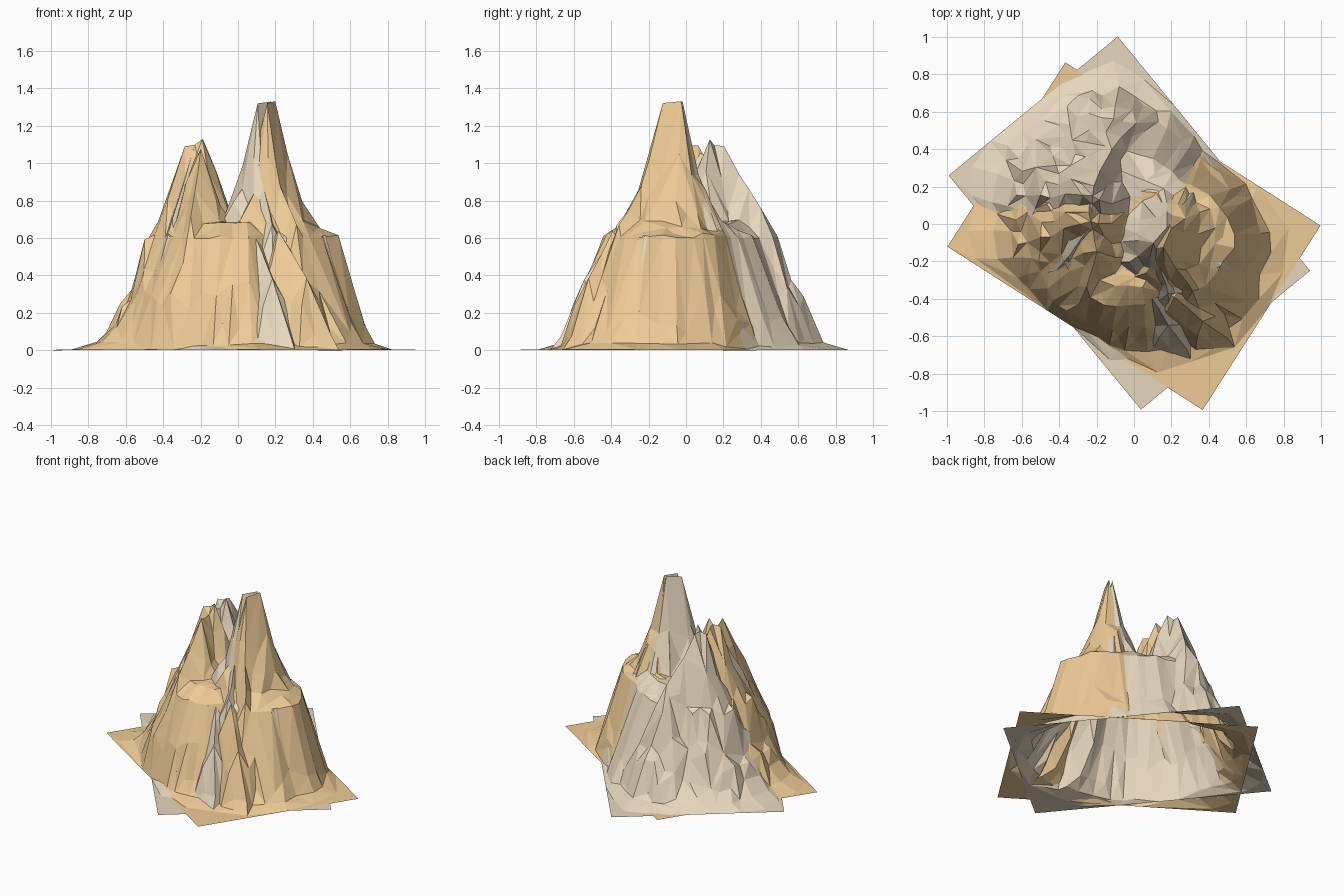
import bpy, math
from mathutils import Vector, noise

if "Cube" in bpy.data.objects:
    bpy.data.objects.remove(bpy.data.objects["Cube"])

# Flank outline every 30 degrees: radius at heights 0.03, 0.3 and 0.6
FLANK = [(.72, .62, .53), (.62, .54, .45), (.56, .46, .36), (.64, .49, .36),
         (.76, .52, .39), (.77, .54, .35), (.80, .55, .36), (.64, .54, .40),
         (.57, .50, .40), (.63, .51, .38), (.65, .45, .33), (.75, .60, .48)]

# Ridge lines: start, end, steepness near the crest, steepness further out
RIDGES = [((.16, -.12, 1.36), (.20, -.03, 1.36), 4.8, 2.6),     # tall spire
          ((-.28, .0, 1.10), (-.19, -.0, 1.13), 3.0, 2.4),      # lower peak
          ((-.24, .06, 1.09), (-.2, -.15, 1.07), 3.0, 2.4),
          ((.18, .02, 1.03), (.38, .07, .70), 2.6, 2.6),        # arms around the bowl
          ((.16, -.15, 1.02), (.31, -.35, .70), 2.8, 2.6),
          ((-.24, .06, 1.08), (-.22, .27, .78), 2.4, 2.2),      # back and front arms
          ((-.2, -.15, 1.06), (-.25, -.33, .72), 2.6, 2.4),
          ((.22, -.39, .64), (.36, -.51, .40), 2.2, 2.8),       # front buttress
          ((.36, -.51, .40), (.50, -.61, .08), 1.8, 2.8)]

CENTRE = Vector((0, -.065))
HALF_LONG, HALF_SHORT = .81, .585
TURN = math.radians(-32.6)


def lerp(a, b, t):
    return a + (b - a) * t


def flank_height(p):
    d = p - CENTRE
    r = d.length
    ang = math.degrees(math.atan2(d.y, d.x)) % 360
    i, t = int(ang // 30) % 12, (ang % 30) / 30
    t = t * t * (3 - 2 * t)
    foot, mid, rim = [lerp(a, b, t) for a, b in zip(FLANK[i], FLANK[(i + 1) % 12])]
    # gullies running down the slope
    u = d.normalized() if r > 1e-5 else Vector((1, 0))
    r *= 1 + .05 * noise.noise((u.x * 4, u.y * 4, 2.3)) + .03 * noise.noise((u.x * 9, u.y * 9, r))
    if r > foot:
        return max(0, .03 - (r - foot) * .3)
    if r > mid:
        return lerp(.03, .3, ((foot - r) / (foot - mid)) ** 1.5)
    if r > rim:
        return lerp(.3, .6, (mid - r) / (mid - rim))
    return .6 + min(.7 * (rim - r), .08)


def ridge_height(p):
    best = 0
    for a, b, near, far in RIDGES:
        a, b = Vector(a), Vector(b)
        seg = (b - a).xy
        t = max(0, min(1, (p - a.xy).dot(seg) / seg.length_squared))
        dist = (p - a.xy - seg * t).length
        drop = near * min(dist, .08) + far * max(0, dist - .08)
        drop += .8 * min(dist, .1) * noise.noise((p.x * 13, p.y * 13, 5))
        best = max(best, lerp(a.z, b.z, t) - drop)
    return best


def height(p, edge):
    z = max(flank_height(p), ridge_height(p))
    z += .05 * noise.noise((p.x * 8, p.y * 8, 1)) * min(1, z * 1.2)
    return max(0, min(z, 1.35)) * min(1, edge / .05)


def mountain(name, colour, location, turn):
    nx, ny = 96, 70
    cs, sn = math.cos(TURN), math.sin(TURN)
    verts = []
    for j in range(ny + 1):
        for i in range(nx + 1):
            u = lerp(-HALF_LONG, HALF_LONG, i / nx)
            v = lerp(-HALF_SHORT, HALF_SHORT, j / ny)
            d = Vector((u * cs - v * sn, u * sn + v * cs))
            edge = min(HALF_LONG - abs(u), HALF_SHORT - abs(v))
            verts.append((d.x, d.y, height(d + CENTRE, edge)))
    w = nx + 1
    faces = [(j * w + i, j * w + i + 1, (j + 1) * w + i + 1, (j + 1) * w + i)
             for j in range(ny) for i in range(nx)]
    mesh = bpy.data.meshes.new(name)
    mesh.from_pydata(verts, [], faces)
    ob = bpy.data.objects.new(name, mesh)
    bpy.context.collection.objects.link(ob)
    ob.location = location
    ob.rotation_euler.z = turn
    # faceted, low-poly rock
    dec = ob.modifiers.new("facets", 'DECIMATE')
    dec.ratio = .04
    mat = bpy.data.materials.new(name + "_rock")
    mat.diffuse_color = colour
    mat.use_nodes = True
    mat.node_tree.nodes["Principled BSDF"].inputs["Base Color"].default_value = mat.diffuse_color
    mesh.materials.append(mat)
    return ob


# The same rock twice, the second turned clockwise
mountain("sandstone_mountain", (.86, .60, .31, 1), (0, -.065, .002), 0)
mountain("pale_mountain", (.80, .68, .51, 1), (-.025, .005, 0), math.radians(-18))
